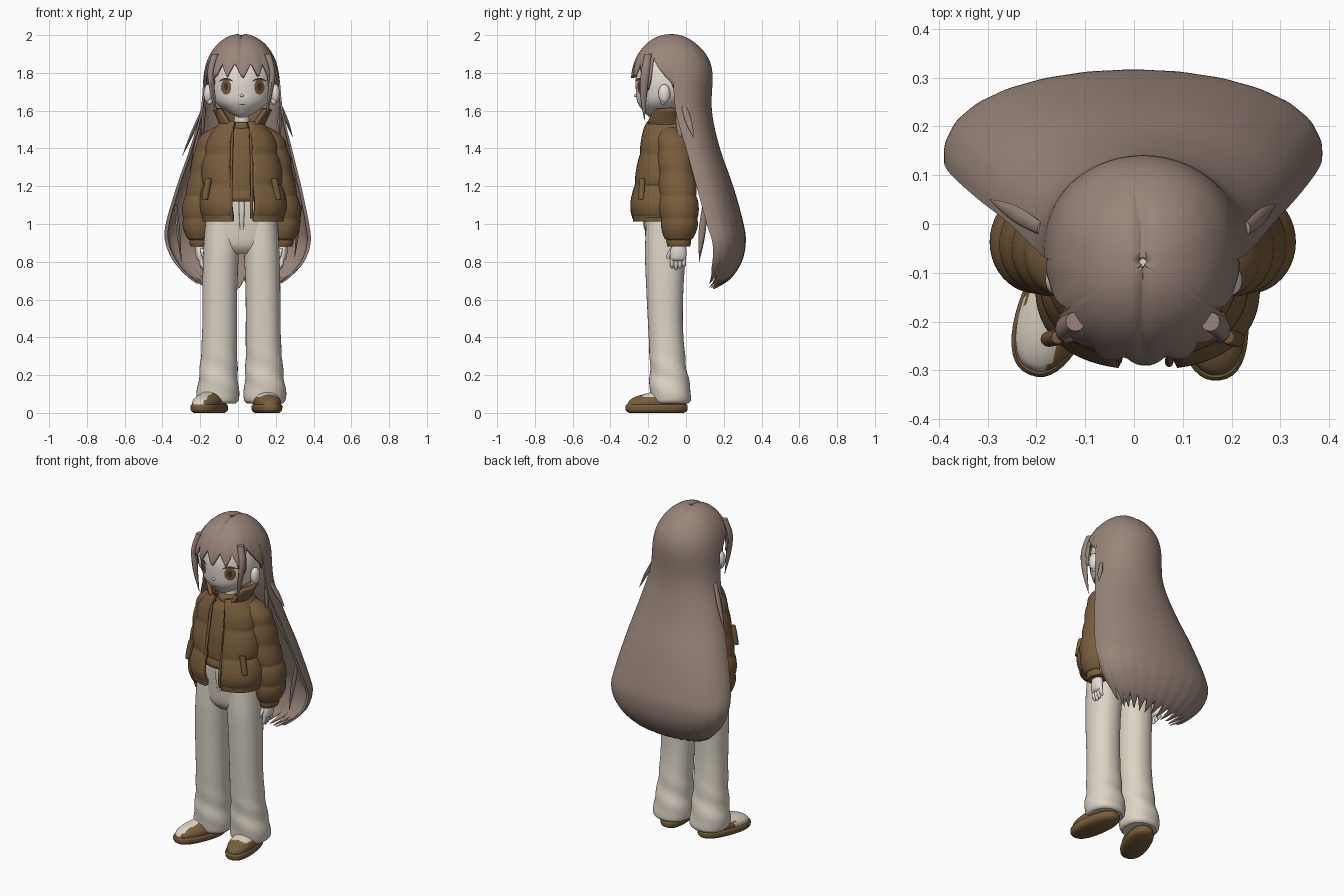
import bpy, bmesh, math
from math import sin, cos, pi, sqrt, exp

cube = bpy.data.objects.get("Cube")
if cube:
    bpy.data.objects.remove(cube, do_unlink=True)

MID = 0.018      # mirror plane of the figure
made = []


def material(name, rgb):
    m = bpy.data.materials.new(name)
    m.use_nodes = True
    m.diffuse_color = (*rgb, 1)
    m.node_tree.nodes["Principled BSDF"].inputs["Base Color"].default_value = (*rgb, 1)
    return m


HAIR = material("dusty brown hair", (0.32, 0.235, 0.195))
BROWN = material("brown cloth", (0.19, 0.11, 0.045))
CREAM = material("cream cloth", (0.72, 0.66, 0.56))
SKIN = material("pale skin", (0.78, 0.73, 0.66))
DARK = material("dark brown", (0.07, 0.04, 0.02))


def finish(name, bm, mat, thick=0):
    bmesh.ops.recalc_face_normals(bm, faces=bm.faces)
    me = bpy.data.meshes.new(name)
    bm.to_mesh(me)
    bm.free()
    ob = bpy.data.objects.new(name, me)
    bpy.context.collection.objects.link(ob)
    me.materials.append(mat)
    if thick:
        mod = ob.modifiers.new("thickness", "SOLIDIFY")
        mod.thickness, mod.offset = thick, 0
    made.append(ob)
    return ob


def grid(name, rows, mat, closed=True, cap=None, thick=0):
    """Skin rows of points; cap 'fan' closes round ends, 'pairs' closes a crescent."""
    bm = bmesh.new()
    vs = [[bm.verts.new(p) for p in r] for r in rows]
    n = len(rows[0])
    for a, b in zip(vs, vs[1:]):
        for i in range(n if closed else n - 1):
            k = (i + 1) % n
            bm.faces.new((a[i], a[k], b[k], b[i]))
    for r in (vs[0], vs[-1]):
        if cap == 'fan':
            bm.faces.new(r)
        elif cap == 'pairs':
            for i in range(n // 2 - 1):
                bm.faces.new((r[i], r[i + 1], r[n - 2 - i], r[n - 1 - i]))
    return finish(name, bm, mat, thick)


def at(keys, u):
    """Smooth interpolation of key tuples, u from 0 to 1."""
    s = max(0, min(u, 1)) * (len(keys) - 1)
    i = min(int(s), len(keys) - 2)
    f = s - i
    p = [keys[max(0, min(j, len(keys) - 1))] for j in range(i - 1, i + 3)]
    return [0.5 * (2 * b + (c - a) * f + (2 * a - 5 * b + 4 * c - d) * f * f
                   + (3 * b - a - 3 * c + d) * f ** 3) for a, b, c, d in zip(*p)]


def spow(v, e):
    return math.copysign(abs(v) ** e, v)


def loft(name, keys, mat, n=40, steps=6, power=1.0, mod=None, gap=None, thick=0):
    """Stack ellipses (z, cx, cy, rx, ry); gap(u) opens the front."""
    rows, total = [], (len(keys) - 1) * steps
    for j in range(total + 1):
        u = j / total
        z, cx, cy, rx, ry = at(keys, u)
        g = gap(u) if gap else 0
        row = []
        for i in range(n):
            a = g + (2 * pi - 2 * g) * i / (n - 1 if gap else n)
            k = mod(z, a) if mod else 1
            row.append((cx + rx * k * spow(sin(a), power), cy - ry * k * spow(cos(a), power), z))
        rows.append(row)
    return grid(name, rows, mat, not gap, None if gap else 'fan', thick)


def mirror(keys):
    return [(z, 2 * MID - cx, cy, rx, ry) for z, cx, cy, rx, ry in keys]


def pair(name, keys, mat, **kw):
    loft("right_" + name, keys, mat, **kw)
    loft("left_" + name, mirror(keys), mat, **kw)


def puff(start, period, depth):
    return lambda z, a: 1 - depth * (1 - abs(sin(pi * (z - start) / period)) ** 0.5)


def ball(name, loc, scale, mat):
    bm = bmesh.new()
    bmesh.ops.create_uvsphere(bm, u_segments=24, v_segments=14, radius=1)
    for v in bm.verts:
        v.co = [l + c * s for l, c, s in zip(loc, v.co, scale)]
    return finish(name, bm, mat)


# Head, ears, nose and neck
HEAD = [(1.565, .02, -.16, .02, .03), (1.59, .02, -.135, .07, .085), (1.64, .02, -.12, .135, .135),
        (1.70, .02, -.095, .165, .17), (1.78, .02, -.085, .172, .18), (1.86, .02, -.075, .155, .165),
        (1.93, .02, -.07, .1, .11), (1.96, .02, -.07, .02, .02)]
loft("head", HEAD, SKIN, n=48)
loft("neck", [(1.48, .02, -.1, .045, .045), (1.62, .02, -.1, .036, .04)], SKIN, n=24)
ball("nose", (.02, -.266, 1.68), (.009, .01, .008), SKIN)
for side, label in ((-1, "right"), (1, "left")):
    ball(label + "_ear", (.02 + side * .178, -.115, 1.69), (.024, .032, .05), SKIN)
    ball(label + "_ear_lobe", (.02 + side * .17, -.12, 1.65), (.016, .018, .018), SKIN)


# Painted face details laid on the head surface
def face_y(x, z):
    row = min((at(HEAD, i / 200) for i in range(201)), key=lambda r: abs(r[0] - z))
    return row[2] - row[4] * sqrt(max(0, 1 - ((x - row[1]) / row[3]) ** 2))


def plate(name, cx, cz, rx, rz, mat, lift, bend=0):
    rows = []
    for j in range(6):
        r = 0.02 + 0.98 * j / 5
        row = []
        for i in range(24):
            x = cx + rx * r * cos(i * pi / 12)
            z = cz + rz * r * sin(i * pi / 12) - bend * ((x - cx) / rx) ** 2
            row.append((x, face_y(x, z) - lift, z))
        rows.append(row)
    grid(name, rows, mat, True, 'fan')


for side, label in ((-1, "right"), (1, "left")):
    ex = .025 + side * .088
    plate(label + "_iris", ex, 1.725, .027, .04, BROWN, .004)
    plate(label + "_pupil", ex, 1.728, .012, .02, DARK, .006)
    plate(label + "_lash", ex, 1.768, .038, .006, DARK, .007, .014)
plate("mouth", .022, 1.632, .018, .003, BROWN, .003, -.003)


# Hair cap with pointed fringe and open temples
def hem(a):
    d = abs(a)
    if d < .8:
        return 1.775 + .075 * abs(2 * ((a * 2.6 + .4) % 1) - 1)
    if d < 1.08:
        return 1.70 + abs(d - .94) * .5
    if d < 1.6:
        return 1.88 - (d - 1.08) * .26
    return 1.72


rows = []
for j in range(25):
    u = .02 + .98 * j / 24
    row = []
    for i in range(144):
        a = -pi + 2 * pi * i / 144
        z = 2.0 - (2.0 - hem(a)) * u ** 1.8
        r = sqrt(max(0, 1 - ((z - 1.77) / .23) ** 2)) if z > 1.77 else 1 - .5 * (1.77 - z)
        r *= 1 + .012 * cos(a * 16) * u ** 3
        x = .19 * r * spow(sin(a), .88)
        y = -.08 - (.202 if abs(a) < pi / 2 else .208) * r * spow(cos(a), .88)
        row.append((MID + x, y, z - .01 * exp(-(x / .012) ** 2)))
    rows.append(row)
grid("hair_cap", rows, HAIR, True, None, .014)

# Long back hair: a crescent section swept down to a jagged hem (z, cx, half width, back y, edge y)
FALL = [(2.0, .018, .01, -.06, -.08), (1.97, .018, .1, .03, -.08), (1.9, .018, .165, .105, -.08),
        (1.8, .018, .198, .14, -.07), (1.6, .02, .218, .137, -.055), (1.4, .015, .27, .18, 0),
        (1.2, .005, .33, .25, .055), (1.0, -.003, .38, .305, .11), (.9, 0, .385, .316, .14),
        (.8, .005, .345, .295, .14), (.71, .005, .26, .235, .12), (.655, .005, .17, .15, .09)]
N, R, rows = 70, 66, []
for j in range(R + 1):
    u = j / R
    outer, inner = [], []
    for i in range(N):
        b = -pi / 2 + pi * i / (N - 1)
        tooth = abs(2 * ((i / (N - 1) * 13) % 1) - 1)
        jag = .09 * tooth + .07 * abs(2 * b / pi) ** 5
        z, cx, w, yb, ye = at(FALL, u * (1 - jag * u ** 8))
        k = 1 + .012 * u ** 5 * cos(26 * b)
        f = .55 + .35 * u ** 8
        outer.append((cx + w * k * sin(b), ye + (yb - ye) * k * cos(b) ** .85, z))
        inner.append((cx + w * .95 * sin(b), ye + (yb - ye) * f * cos(b) ** .85, z))
    rows.append(outer + inner[::-1])
grid("back_hair", rows, HAIR, True, 'pairs')

# Face-framing locks and loose strands
pair("face_lock", [(1.9, -.12, -.2, .02, .02), (1.8, -.145, -.215, .017, .024),
                   (1.68, -.132, -.225, .012, .018), (1.55, -.11, -.22, .001, .001)], HAIR, n=12)
STRANDS = [((-.19, -.01, 1.6), (-.295, .05, 1.36)), ((-.2, .0, 1.5), (-.25, .04, 1.3)),
           ((.23, -.01, 1.62), (.29, .04, 1.46)), ((.26, .02, 1.38), (.345, .09, 1.13)),
           ((-.18, -.04, 1.62), (-.19, -.03, 1.42)), ((.22, -.04, 1.62), (.22, -.03, 1.42)),
           ((.33, .1, 1.1), (.3, .07, .82)), ((-.33, .1, 1.1), (-.3, .07, .8))]
for i, (p, q) in enumerate(STRANDS):
    mid = [(s + t) / 2 for s, t in zip(p, q)]
    loft(f"loose_strand_{i + 1}", [(p[2], p[0], p[1], .008, .014), (mid[2], mid[0], mid[1], .01, .018),
                                   (q[2], q[0], q[1], .001, .001)], HAIR, n=10)

# Shirt
loft("shirt", [(1.14, .018, -.125, .14, .115), (1.3, .018, -.12, .15, .115), (1.45, .018, -.1, .13, .105),
               (1.52, .018, -.1, .06, .065)], BROWN)
loft("shirt_hem", [(1.12, .018, -.125, .145, .12), (1.14, .018, -.125, .152, .128),
                   (1.175, .018, -.125, .145, .12)], BROWN, n=80, mod=lambda z, a: 1 + .012 * cos(40 * a))
loft("shirt_collar", [(1.5, .018, -.105, .06, .07), (1.525, .018, -.105, .063, .07),
                      (1.54, .018, -.105, .05, .055)], BROWN)

# Puffer jacket body, hem, collar and sleeves
BODY = [(1.03, .028, -.13, .212, .148), (1.1, .028, -.128, .218, .158), (1.22, .022, -.12, .205, .146),
        (1.34, .018, -.108, .195, .138), (1.44, .018, -.1, .172, .13), (1.51, .018, -.1, .125, .115),
        (1.54, .018, -.1, .1, .1)]
loft("jacket_body", BODY, BROWN, n=64, steps=8, power=.85, mod=puff(1.04, .165, .07),
     gap=lambda u: .2 + .1 * u, thick=.026)
loft("jacket_hem", [(1.015, .028, -.13, .2, .14), (1.05, .028, -.13, .203, .144)], BROWN, n=64,
     power=.85, gap=lambda u: .2, thick=.026)
loft("jacket_collar", [(1.5, .02, -.1, .1, .1), (1.55, .022, -.105, .118, .11), (1.61, .024, -.095, .146, .108)],
     BROWN, n=48, gap=lambda u: .45 + .5 * u, thick=.024)
pair("sleeve", [(1.51, -.1, -.075, .035, .045), (1.47, -.125, -.068, .068, .078), (1.4, -.15, -.06, .08, .092),
                (1.2, -.185, -.045, .086, .1), (1.1, -.2, -.038, .094, .105), (1.0, -.205, -.035, .09, .1),
                (.93, -.203, -.038, .07, .08), (.915, -.203, -.038, .055, .065)],
     BROWN, steps=12, mod=puff(.905, .122, .1))
pair("cuff", [(.88, -.203, -.038, .048, .058), (.9, -.203, -.038, .054, .064), (.93, -.203, -.038, .054, .064)],
     BROWN)
pair("pocket_tab", [(1.13, -.175, -.236, .012, .012), (1.14, -.174, -.236, .017, .016),
                    (1.23, -.158, -.232, .017, .016), (1.24, -.157, -.232, .012, .012)], BROWN, n=16)
pair("zip_edge", [(1.03, -.036, -.276, .008, .008), (1.1, -.036, -.284, .008, .008),
                  (1.3, -.036, -.245, .008, .008), (1.5, -.03, -.212, .008, .008)], BROWN, n=12)

# Hands
pair("palm", [(.91, -.2, -.038, .022, .028), (.86, -.2, -.04, .026, .042), (.82, -.198, -.042, .022, .042),
              (.805, -.196, -.042, .012, .036)], SKIN, n=20)
for i in range(4):
    y, tip = -.074 + i * .021, .755 + .008 * abs(i - 1.2)
    pair(f"finger_{i + 1}", [(.84, -.198, y, .011, .011), (.79, -.194, y, .011, .011),
                             (tip + .01, -.188, y, .009, .009), (tip, -.187, y, .002, .002)], SKIN, n=12)
pair("thumb", [(.87, -.19, -.07, .013, .013), (.83, -.18, -.092, .012, .012), (.8, -.176, -.096, .003, .003)],
     SKIN, n=12)


# Trousers
def folds(z, a):
    fade = max(0, 1 - abs(z - .2) / .2)
    return 1 + .035 * fade * sin(2 * a + z * 45)


loft("trouser_hips", [(.84, .02, -.11, .1, .06), (.89, .02, -.11, .165, .098), (1.0, .022, -.11, .188, .11),
                      (1.12, .02, -.115, .165, .11), (1.16, .02, -.115, .15, .105)], CREAM, power=.9)
pair("trouser_leg", [(1.03, -.08, -.11, .09, .1), (.85, -.09, -.11, .094, .107), (.65, -.096, -.112, .092, .098),
                     (.45, -.097, -.108, .092, .092), (.25, -.102, -.095, .098, .096),
                     (.13, -.106, -.085, .11, .108), (.07, -.106, -.08, .11, .106), (.05, -.106, -.08, .095, .092)],
     CREAM, steps=8, power=.92, mod=folds)
loft("trouser_fly", [(.97, .02, -.216, .01, .006), (1.06, .02, -.226, .014, .008), (1.14, .02, -.224, .014, .008)],
     CREAM, n=16)
loft("waistband", [(1.125, .02, -.115, .166, .113), (1.16, .02, -.115, .158, .11)], CREAM)


# Shoes, turned outwards, with a thick sole
def shoe(label, loc, turn, main, accent, rule):
    sole = loft(label + "_sole", [(0, 0, 0, .06, .145), (.012, 0, 0, .074, .163), (.035, 0, 0, .077, .166),
                                  (.045, 0, 0, .07, .16)], BROWN, power=.85)
    upper = loft(label + "_shoe_upper", [(.04, 0, 0, .07, .157), (.065, 0, .005, .071, .15),
                                         (.088, 0, .02, .058, .125), (.105, 0, .045, .045, .09),
                                         (.125, 0, .07, .035, .055)], main, power=.88)
    upper.data.materials.append(accent)
    for p in upper.data.polygons:
        p.material_index = int(rule(p.center))
    for ob in (sole, upper):
        ob.location, ob.rotation_euler.z = loc, turn


shoe("right", (-.152, -.155, 0), -.38, CREAM, BROWN, lambda c: c.x > .03 or (c.y > -.03 and c.z < .08))
shoe("left", (.153, -.156, 0), .14, BROWN, CREAM, lambda c: c.z > .085 and c.y > -.08)

# Smooth shading with sharp edges kept
bpy.ops.object.select_all(action='DESELECT')
for ob in made:
    ob.select_set(True)
bpy.context.view_layer.objects.active = made[0]
bpy.ops.object.shade_smooth_by_angle(angle=.75)
